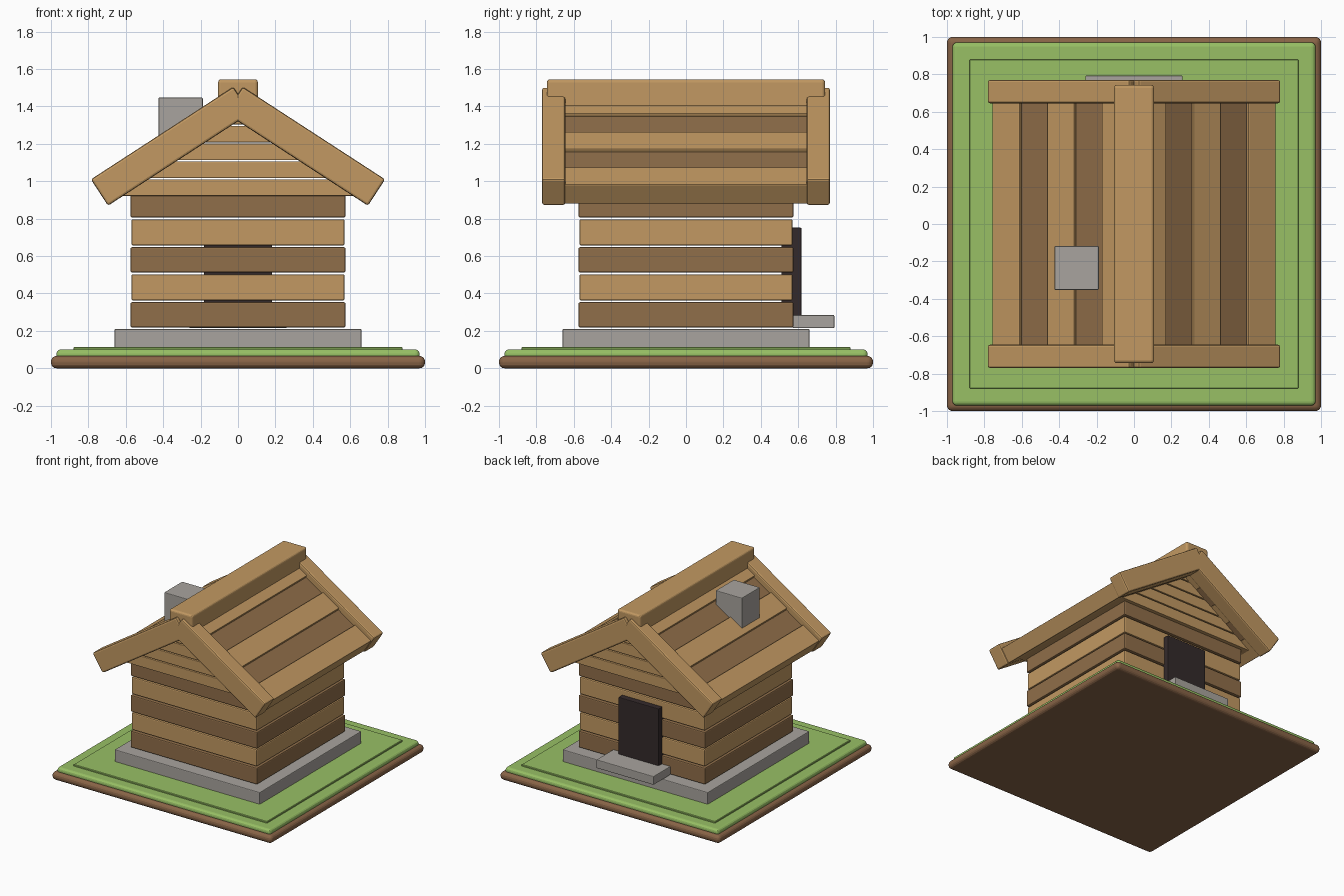
import bpy
import bmesh
from math import radians, sin, cos

cube = bpy.data.objects.get("Cube")
if cube:
    bpy.data.objects.remove(cube, do_unlink=True)


def material(name, r, g, b):
    m = bpy.data.materials.new(name)
    m.use_nodes = True
    m.diffuse_color = (r, g, b, 1)
    m.node_tree.nodes["Principled BSDF"].inputs["Base Color"].default_value = (r, g, b, 1)
    return m


LIGHT = material("light wood", 0.54, 0.318, 0.122)
DARK = material("dark wood", 0.28, 0.158, 0.068)
STONE = material("grey stone", 0.395, 0.372, 0.342)
GRASS = material("grass green", 0.315, 0.53, 0.13)
SOIL = material("soil brown", 0.25, 0.128, 0.063)
DOOR = material("charcoal", 0.034, 0.023, 0.024)


def finish(obj, mat, bevel, segments):
    obj.data.materials.append(mat)
    mod = obj.modifiers.new("Bevel", "BEVEL")
    mod.width = bevel
    mod.segments = segments
    return obj


def box(name, x, y, z, mat, bevel=0.008, segments=2, tilt=0):
    """Box from (low, high) ranges, optionally tilted about y through its centre."""
    bm = bmesh.new()
    bmesh.ops.create_cube(bm, size=1)
    bmesh.ops.scale(bm, vec=[r[1] - r[0] for r in (x, y, z)], verts=bm.verts)
    mesh = bpy.data.meshes.new(name)
    bm.to_mesh(mesh)
    bm.free()
    obj = bpy.data.objects.new(name, mesh)
    bpy.context.collection.objects.link(obj)
    obj.location = [(r[0] + r[1]) / 2 for r in (x, y, z)]
    obj.rotation_euler.y = tilt
    return finish(obj, mat, bevel, segments)


def both(h):
    return (-h, h)


def around(c, size):
    return (c - size / 2, c + size / 2)


# Ground: soil slab, lawn and raised inner lawn
box("soil_base", both(1), both(1), (0, 0.066), SOIL, 0.03, 4)
box("lawn", both(0.97), both(0.97), (0.05, 0.1), GRASS, 0.02, 3)
box("inner_lawn", both(0.88), both(0.88), (0.09, 0.113), GRASS, 0.004, 1)
box("foundation", both(0.66), both(0.66), (0.1, 0.21), STONE, 0.006)

# Walls: stacked courses with narrow open gaps
for i in range(5):
    mat, half, height = (LIGHT, 0.57, 0.139) if i % 2 else (DARK, 0.575, 0.135)
    box(f"wall_course_{i + 1}", both(half), both(half),
        around(0.286 + 0.147 * i, height), mat)

# Door and step on the back
box("door", both(0.183), (0.51, 0.617), (0.218, 0.752), DOOR, 0.005)
box("door_step", both(0.26), (0.57, 0.793), (0.215, 0.285), STONE, 0.005)

# Roof slope
PITCH = radians(33)
C, S = cos(PITCH), sin(PITCH)
ROOF_TOP, THICK = 1.475, 0.125
under_apex = ROOF_TOP - THICK / C

# Gable boards, tapered to run into the roof slopes
for i in range(5):
    low = 0.922 + 0.0955 * i
    high = low + 0.088
    board = box(f"gable_board_{i + 1}", both(0.5), both(0.605), (low, high), LIGHT, 0.004)
    for v in board.data.vertices:
        z = board.location.z + v.co.z
        half = max(0.02, (under_apex - z) * C / S + 0.02)
        v.co.x = half if v.co.x > 0 else -half

# Roof planks and gable-end trim on both slopes; dark planks are thinner on top
WIDTH, PLANKS = 0.174, 5
for side, label in ((1, "left"), (-1, "right")):
    for i in range(PLANKS):
        mat, thick = (DARK, THICK - 0.014) if i % 2 else (LIGHT, THICK)
        d = 0.034 + WIDTH * (i + 0.5)
        depth = THICK - thick / 2
        x = side * (d * C - depth * S)
        z = ROOF_TOP - d * S - depth * C
        box(f"roof_plank_{label}_{i + 1}", around(x, WIDTH - 0.001), both(0.66),
            around(z, thick), mat, 0.006, tilt=side * PITCH)
    for y, end in (((-0.77, -0.645), "front"), ((0.645, 0.77), "back")):
        box(f"roof_trim_{end}_{label}", around(side * 0.36, 0.908), y,
            around(1.187, 0.168), LIGHT, 0.012, tilt=side * PITCH)

# Ridge beam and chimney
box("ridge_beam", both(0.106), both(0.744), (1.375, 1.545), LIGHT, 0.016, 3)
box("chimney", (-0.425, -0.188), (-0.352, -0.118), (1.15, 1.447), STONE, 0.005)
